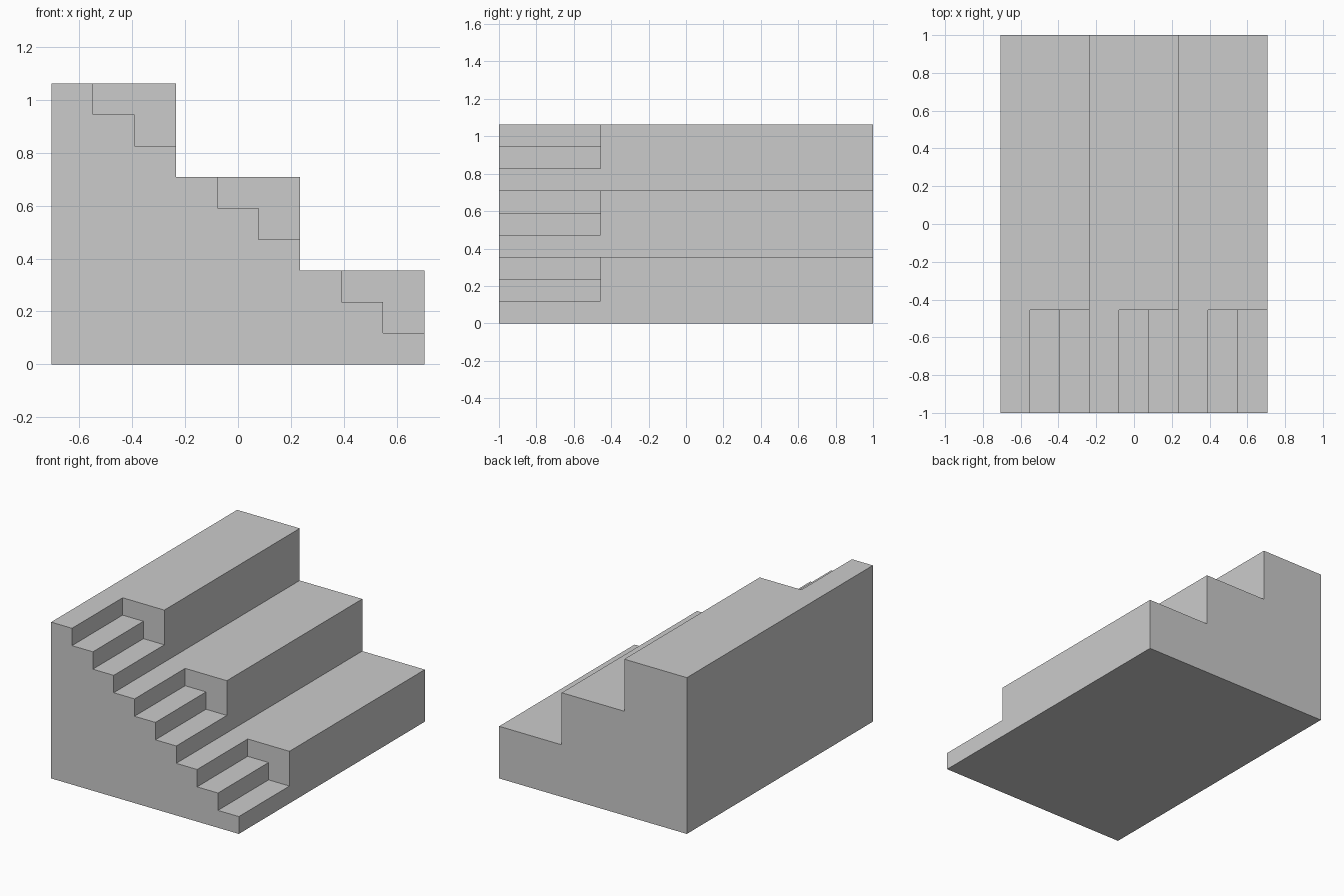
import bpy, bmesh

if "Cube" in bpy.data.objects:
    bpy.data.objects.remove(bpy.data.objects["Cube"])

HALF_W, TOP = 0.7065, 1.0635      # half width in x, total height
STAIR_BACK = -0.456               # y where the narrow stairs end
TIERS, SUB = 3, 3                 # big tiers, small steps per tier
TW, TH = 2 * HALF_W / TIERS, TOP / TIERS
SW, SH = TW / SUB, TH / SUB


def add_prism(bm, profile, y0, y1):
    """Extrude an x-z profile from y0 to y1."""
    face = bm.faces.new([bm.verts.new((x, y0, z)) for x, z in profile])
    out = bmesh.ops.extrude_face_region(bm, geom=[face])["geom"]
    verts = [v for v in out if isinstance(v, bmesh.types.BMVert)]
    bmesh.ops.translate(bm, verts=verts, vec=(0, y1 - y0, 0))


def make_object(name, bm):
    bmesh.ops.recalc_face_normals(bm, faces=bm.faces)
    mesh = bpy.data.meshes.new(name)
    bm.to_mesh(mesh)
    bm.free()
    obj = bpy.data.objects.new(name, mesh)
    bpy.context.collection.objects.link(obj)
    return obj


# Body: three large seating tiers descending towards +x
bm = bmesh.new()
profile = [(-HALF_W, 0)]
for i in range(TIERS):
    z = TOP - i * TH
    profile += [(-HALF_W + i * TW, z), (-HALF_W + (i + 1) * TW, z)]
profile.append((HALF_W, 0))
add_prism(bm, profile, -1, 1)
tiers = make_object("tiered_seating", bm)

# Cutter: small steps notched into the front end of every tier
bm = bmesh.new()
PAD = 0.04
for i in range(TIERS):
    x, z = -HALF_W + i * TW, TOP - i * TH
    notch = [(x + SW, z + PAD), (x + SW, z - SH), (x + 2 * SW, z - SH),
             (x + 2 * SW, z - 2 * SH), (x + TW + PAD, z - 2 * SH),
             (x + TW + PAD, z + PAD)]
    add_prism(bm, notch, -1.1, STAIR_BACK)
cutter = make_object("stair_cutter", bm)
cutter.hide_render = True
cutter.display_type = 'WIRE'

mod = tiers.modifiers.new("stair_notches", 'BOOLEAN')
mod.operation = 'DIFFERENCE'
mod.solver = 'EXACT'
mod.object = cutter
